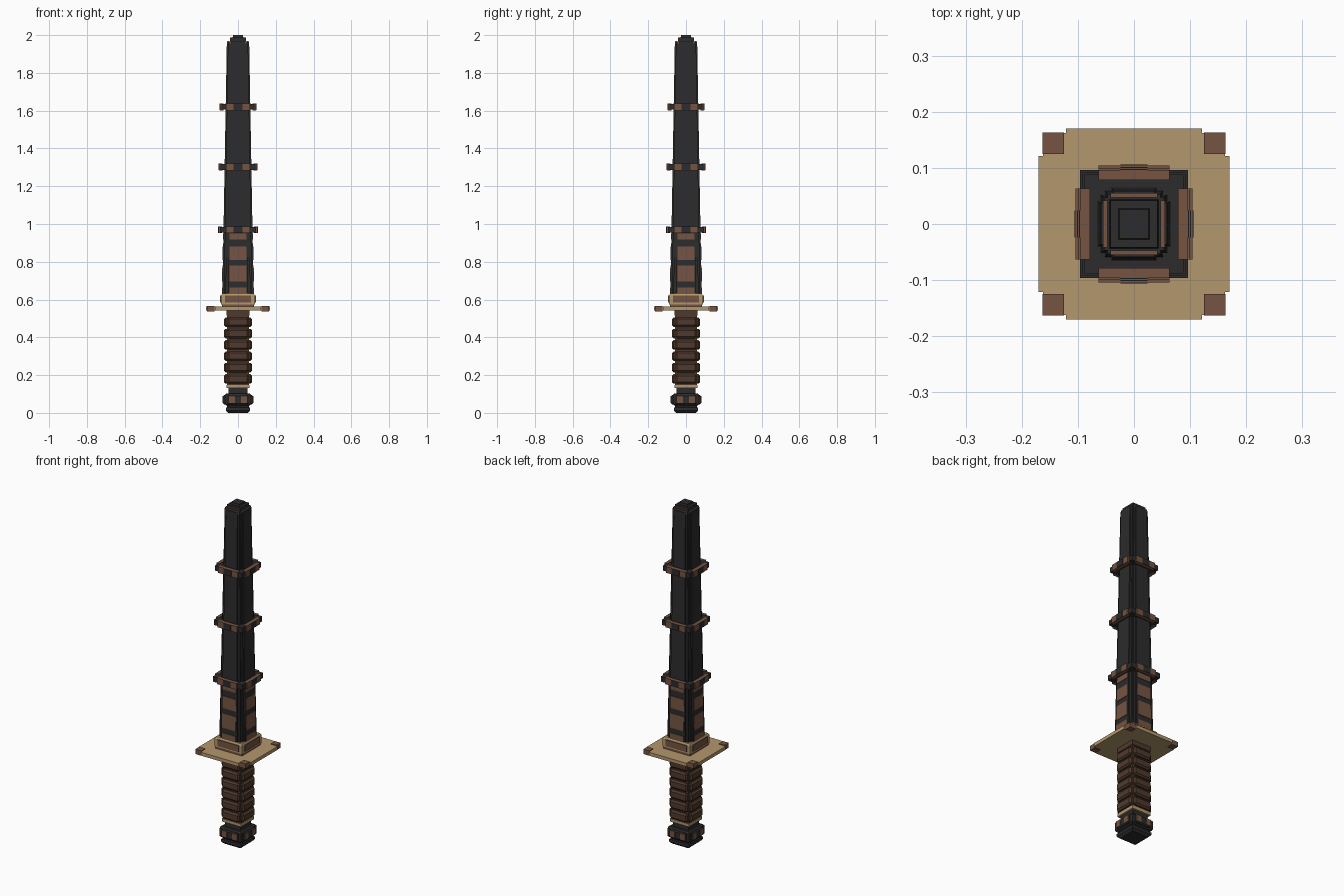
import bpy, bmesh, math
from mathutils import Matrix, Vector

if "Cube" in bpy.data.objects:
    bpy.data.objects.remove(bpy.data.objects["Cube"])


def material(name, rgb):
    m = bpy.data.materials.new(name)
    m.diffuse_color = (*rgb, 1)
    m.use_nodes = True
    m.node_tree.nodes["Principled BSDF"].inputs["Base Color"].default_value = m.diffuse_color
    return m


DARK = material("charcoal", (0.025, 0.025, 0.026))
BROWN = material("leather brown", (0.180, 0.090, 0.054))
WRAP = material("dark grip brown", (0.080, 0.042, 0.026))
TAN = material("brass tan", (0.450, 0.310, 0.150))


def finish(name, bm, mat):
    bmesh.ops.recalc_face_normals(bm, faces=bm.faces)
    mesh = bpy.data.meshes.new(name)
    bm.to_mesh(mesh)
    bm.free()
    mesh.materials.append(mat)
    ob = bpy.data.objects.new(name, mesh)
    bpy.context.collection.objects.link(ob)
    return ob


def loft(bm, sections):
    """Skin a stack of (outline, z) sections and cap both ends."""
    loops = [[bm.verts.new((x, y, z)) for x, y in pts] for pts, z in sections]
    n = len(loops[0])
    for a, b in zip(loops, loops[1:]):
        for i in range(n):
            bm.faces.new((a[i], a[(i + 1) % n], b[(i + 1) % n], b[i]))
    bm.faces.new(loops[0][::-1])
    bm.faces.new(loops[-1])


def square(h):
    return [(h, -h), (h, h), (-h, h), (-h, -h)]


def block(name, mat, *levels):
    """Square body given as (half width, z) levels."""
    bm = bmesh.new()
    loft(bm, [(square(h), z) for h, z in levels])
    return finish(name, bm, mat)


def four_fold(quarter):
    """Repeat a quarter outline around the axis."""
    pts = []
    for k in range(4):
        c, s = round(math.cos(k * math.pi / 2)), round(math.sin(k * math.pi / 2))
        pts += [(c * x - s * y, s * x + c * y) for x, y in quarter]
    return pts


def side_plates(name, mat, plates, bevel=0.0):
    """Plates on all four sides: (x0, x1, inner, outer bottom, outer top, z0, z1)."""
    bm = bmesh.new()
    for k in range(4):
        rot = Matrix.Rotation(k * math.pi / 2, 3, 'Z')
        for x0, x1, inner, low, high, z0, z1 in plates:
            vs = []
            for z, out in ((z0, low), (z1, high)):
                for x, y in ((x0, -out), (x1, -out), (x1, -inner), (x0, -inner)):
                    vs.append(bm.verts.new(rot @ Vector((x, y, z))))
            for f in ((3, 2, 1, 0), (4, 5, 6, 7), (0, 1, 5, 4),
                      (1, 2, 6, 5), (2, 3, 7, 6), (3, 0, 4, 7)):
                bm.faces.new([vs[i] for i in f])
    ob = finish(name, bm, mat)
    if bevel:
        mod = ob.modifiers.new("bevel", 'BEVEL')
        mod.width, mod.segments = bevel, 1
    return ob


# Pommel: stepped base, chamfered block, neck and trim ring
block("pommel_base", DARK, (0.052, 0), (0.064, 0.012), (0.064, 0.028),
      (0.058, 0.03), (0.058, 0.045))
block("pommel_block", DARK, (0.062, 0.038), (0.07, 0.046), (0.07, 0.094), (0.062, 0.102))
side_plates("pommel_side_plate", DARK, [(-0.052, 0.052, 0.06, 0.079, 0.079, 0.045, 0.095)], 0.006)
side_plates("pommel_inlay", BROWN, [(s - 0.016, s + 0.016, 0.07, 0.081, 0.081, 0.052, 0.09)
                                    for s in (-0.033, 0.033)])
block("pommel_neck", DARK, (0.05, 0.095), (0.05, 0.14))
block("pommel_trim", TAN, (0.062, 0.131), (0.062, 0.148))

# Grip: square core with six bands of chamfered plates
block("grip_core", WRAP, (0.058, 0.146), (0.058, 0.53))
side_plates("grip_band", WRAP, [(-0.057, 0.057, 0.05, 0.075, 0.075, z - 0.025, z + 0.025)
                                for z in (0.18 + 0.06 * i for i in range(6))], 0.009)
block("grip_collar", WRAP, (0.062, 0.515), (0.062, 0.546))

# Guard: notched plate with corner studs
bm = bmesh.new()
outline = four_fold([(0.17, -0.121), (0.17, 0.121), (0.162, 0.121), (0.162, 0.127), (0.127, 0.127),
                     (0.127, 0.162), (0.121, 0.162)])
loft(bm, [(outline, 0.542), (outline, 0.562)])
finish("guard_plate", bm, TAN)
bm = bmesh.new()
for sx in (-1, 1):
    for sy in (-1, 1):
        stud = [(sx * 0.144 + x, sy * 0.144 + y) for x, y in square(0.019)]
        loft(bm, [(stud, 0.538), (stud, 0.566)])
finish("guard_stud", bm, BROWN)

# Collar above the guard with framed panels
block("collar_step", BROWN, (0.085, 0.56), (0.085, 0.577))
block("collar", TAN, (0.089, 0.575), (0.089, 0.622), (0.084, 0.632))
side_plates("collar_panel", BROWN, [(-0.068, 0.068, 0.085, 0.094, 0.094, 0.584, 0.621)])

# Blade: stepped cross-section tapering to the tip
def blade_half(z):
    return 0.083 + (0.059 - 0.083) * (z - 0.62) / (1.97 - 0.62)


def blade_outline(h):
    return four_fold([(h * x, h * y) for x, y in
                      ((1, -0.62), (1, 0.62), (0.9, 0.62), (0.9, 0.8), (0.8, 0.8), (0.8, 0.9), (0.62, 0.9))])


bm = bmesh.new()
loft(bm, [(blade_outline(blade_half(z)), z) for z in (0.62, 1.965)])
finish("blade", bm, DARK)
block("blade_tip", DARK, (0.044, 1.96), (0.042, 1.988), (0.028, 1.988), (0.026, 2.0))
side_plates("tip_strip", BROWN, [(-0.042, 0.042, 0.047, 0.055, 0.055, 1.955, 1.969)])

# Brown panels on the lower blade, separated by dark bands
side_plates("blade_panel", BROWN,
            [(-0.044, 0.044, 0.07, blade_half(a) + 0.003, blade_half(b) + 0.003, a, b)
             for a, b in ((0.63, 0.665), (0.695, 0.78), (0.81, 0.88), (0.918, 0.95))])

# Three rings with brown side bars and a dark clasp on each side
for z, h in ((0.97, 0.096), (1.302, 0.092), (1.62, 0.088)):
    block("blade_ring", DARK, (h, z - 0.015), (h, z + 0.015))
    side_plates("ring_bar", BROWN, [(-0.063, 0.063, h - 0.01, h + 0.008, h + 0.008, z - 0.018, z + 0.018)])
    side_plates("ring_clasp", DARK, [(-0.024, 0.024, h, h + 0.01, h + 0.01, z - 0.017, z + 0.017)])
